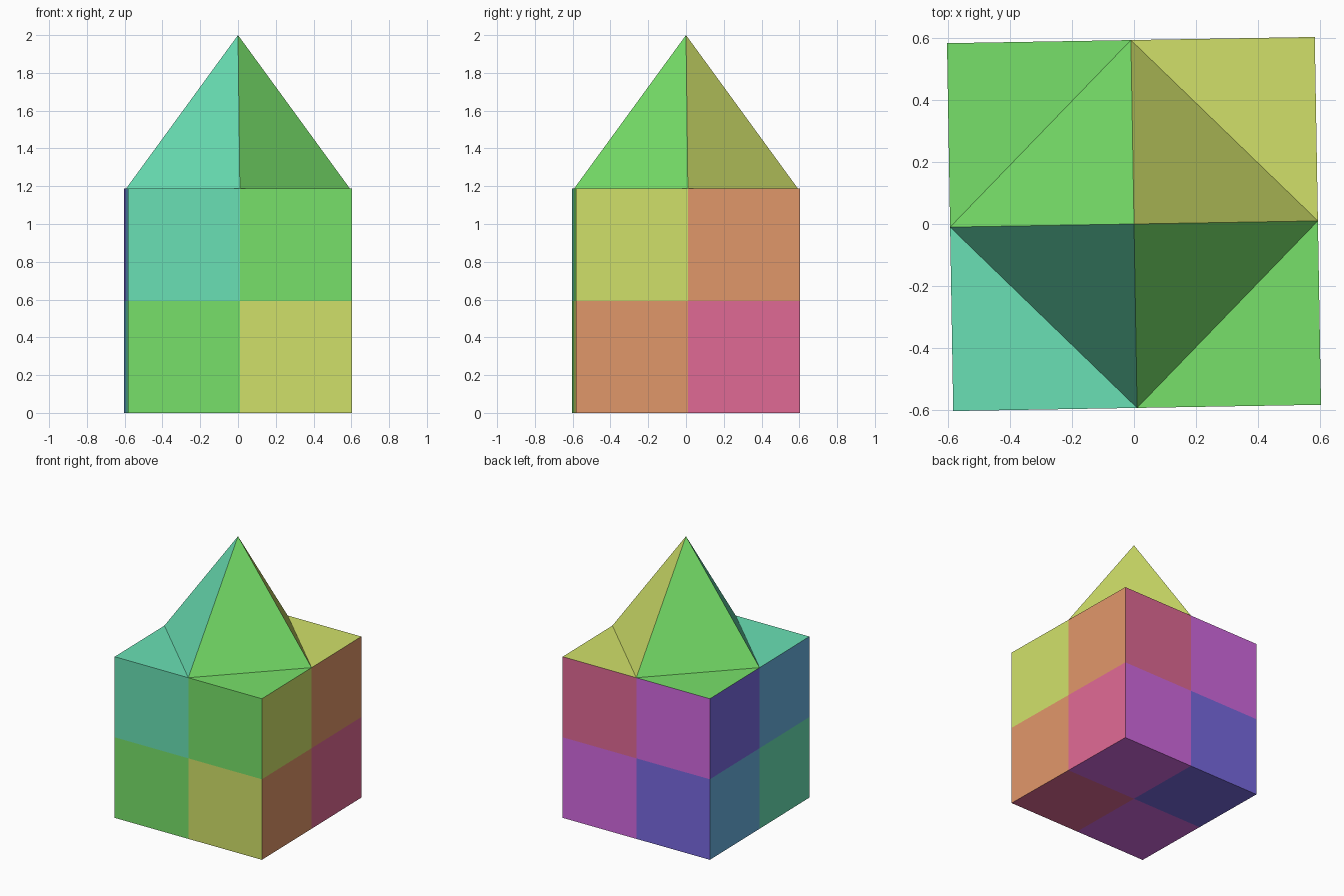
import bpy, bmesh, math
from mathutils import Color, Matrix

if "Cube" in bpy.data.objects:
    bpy.data.objects.remove(bpy.data.objects["Cube"])

HALF, TOP, APEX = 0.593, 1.187, 2.0
NAMES = ["teal", "green", "yellow", "orange", "pink", "purple", "indigo", "blue"]

# Eight tile colours, stepping 45 degrees round the hue wheel
mesh = bpy.data.meshes.new("tiled_house_block")
for i, name in enumerate(NAMES):
    col = Color()
    col.hsv = (((158 - 45 * i) % 360) / 360, 0.53, 0.88)
    col = col.from_srgb_to_scene_linear()
    mat = bpy.data.materials.new(name)
    mat.diffuse_color = (col.r, col.g, col.b, 1.0)
    mat.use_nodes = True
    mat.node_tree.nodes["Principled BSDF"].inputs["Base Color"].default_value = mat.diffuse_color
    mesh.materials.append(mat)

# Box with every side cut into two by two tiles
bm = bmesh.new()
bmesh.ops.create_cube(bm, size=1.0)
bmesh.ops.scale(bm, vec=(2 * HALF, 2 * HALF, TOP), verts=bm.verts)
bmesh.ops.translate(bm, vec=(0, 0, TOP / 2), verts=bm.verts)
bmesh.ops.subdivide_edges(bm, edges=bm.edges[:], cuts=1, use_grid_fill=True)
bm.normal_update()

# Tile colours: walk round the walls, diagonal steps on top and bottom
for f in bm.faces:
    c, n = f.calc_center_median(), f.normal
    if n.z > 0.5:
        k = (c.x > 0) + (c.y > 0)
    elif n.z < -0.5:
        k = 5 - (c.x > 0) + (c.y > 0)
    else:
        turn = (math.degrees(math.atan2(c.y, c.x)) + 135) % 360
        k = int(turn // 45) + (c.z < TOP / 2)
    f.material_index = k % 8

# Roof: split each top tile between edge midpoints, then raise the centre
for f in [f for f in bm.faces if f.normal.z > 0.5]:
    mids = [v for v in f.verts if (abs(v.co.x) < 0.01) != (abs(v.co.y) < 0.01)]
    bmesh.utils.face_split(f, mids[0], mids[1])
for v in bm.verts:
    if v.co.z > TOP - 0.01 and v.co.xy.length < 0.01:
        v.co.z = APEX

# Slight turn about the vertical axis
bmesh.ops.rotate(bm, cent=(0, 0, 0), matrix=Matrix.Rotation(math.radians(0.97), 3, "Z"),
                 verts=bm.verts)
bmesh.ops.recalc_face_normals(bm, faces=bm.faces)
bm.to_mesh(mesh)
bm.free()
bpy.context.collection.objects.link(bpy.data.objects.new("tiled_house_block", mesh))
